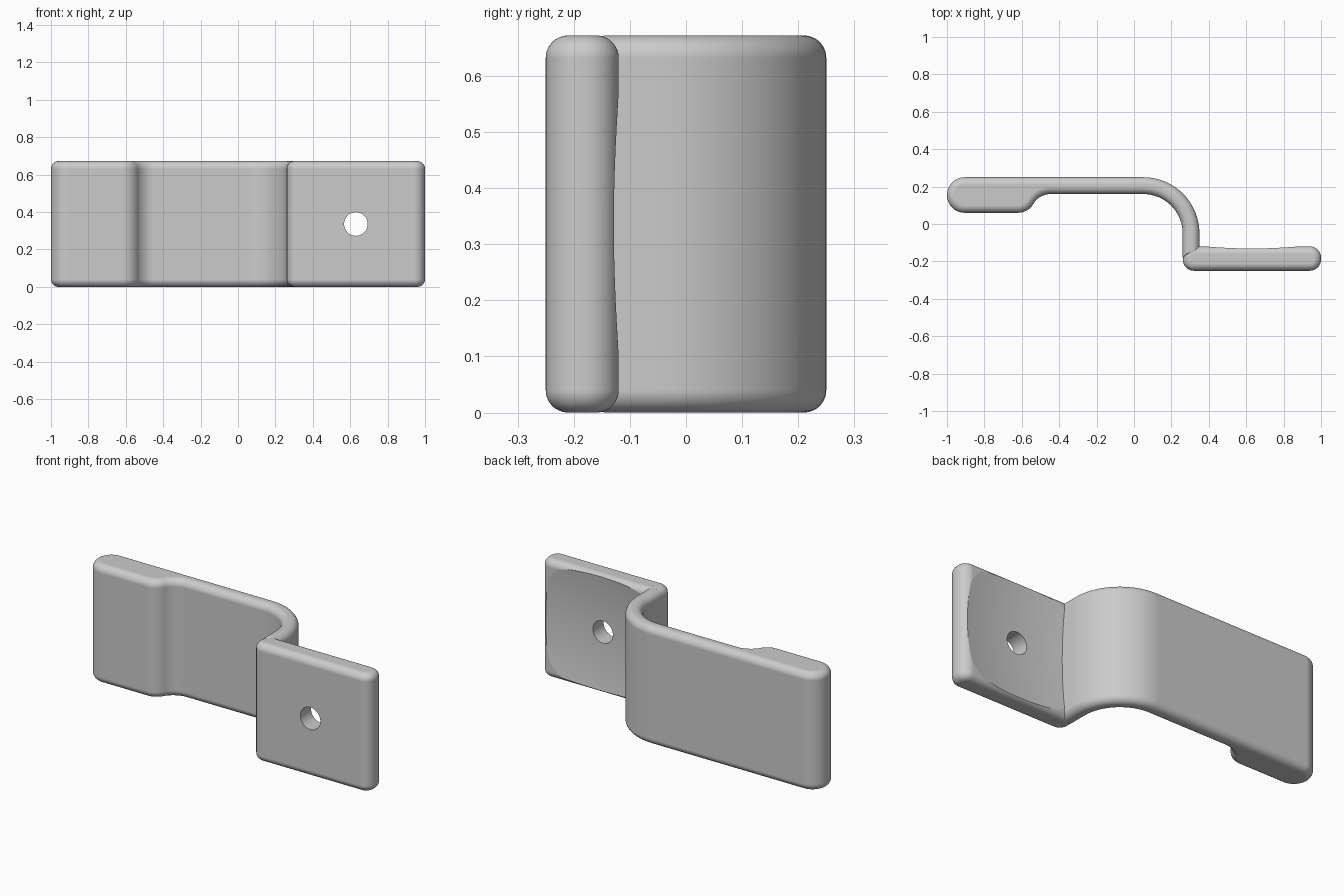
import bpy, bmesh
from math import sin, cos, pi, radians
from mathutils import Vector, Matrix

HEIGHT, ROUND, STEPS = 0.672, 0.04, 16

cube = bpy.data.objects.get("Cube")
if cube:
    bpy.data.objects.remove(cube, do_unlink=True)

grey = bpy.data.materials.new("satin_grey")
grey.use_nodes = True
grey.diffuse_color = (0.6, 0.6, 0.6, 1)
grey.node_tree.nodes["Principled BSDF"].inputs["Base Color"].default_value = (0.6, 0.6, 0.6, 1)


def arc(cx, cy, r, start, end):
    n = max(2, round(abs(end - start) * STEPS / 90))
    angles = [radians(start + (end - start) * i / n) for i in range(n + 1)]
    return [Vector((cx + r * cos(a), cy + r * sin(a))) for a in angles]


def add_object(name, bm):
    bmesh.ops.recalc_face_normals(bm, faces=bm.faces)
    mesh = bpy.data.meshes.new(name)
    bm.to_mesh(mesh)
    bm.free()
    mesh.materials.append(grey)
    obj = bpy.data.objects.new(name, mesh)
    bpy.context.collection.objects.link(obj)
    return obj


def inward(points, i):
    """Mitred inward direction at one corner of an anticlockwise outline."""
    a, b, c = points[i - 1], points[i], points[(i + 1) % len(points)]
    d, e = (b - a).normalized(), (c - b).normalized()
    m, n = Vector((-d.y, d.x)), Vector((-e.y, e.x))
    return (m + n) / (1 + m.dot(n))


def rounded_prism(name, points):
    """Upright extrusion of an outline with rounded top and bottom rims."""
    quarter = [pi / 2 * i / STEPS for i in range(STEPS + 1)]
    low = [(ROUND * (1 - sin(a)), ROUND * (1 - cos(a))) for a in quarter]
    levels = low + [(inset, HEIGHT - z) for inset, z in reversed(low)]
    dirs = [inward(points, i) for i in range(len(points))]
    bm = bmesh.new()
    rings = [[bm.verts.new((*(p + d * inset), z)) for p, d in zip(points, dirs)]
             for inset, z in levels]
    for lower, upper in zip(rings, rings[1:]):
        for i in range(len(points)):
            bm.faces.new((lower[i - 1], lower[i], upper[i], upper[i - 1]))
    bm.faces.new(rings[0])
    bm.faces.new(rings[-1])
    return add_object(name, bm)


def combine(target, other, operation):
    mod = target.modifiers.new(operation.lower(), 'BOOLEAN')
    mod.operation, mod.object, mod.solver = operation, other, 'EXACT'
    bpy.context.view_layer.objects.active = target
    bpy.ops.object.modifier_apply(modifier=mod.name)
    bpy.data.objects.remove(other, do_unlink=True)


# Thick grip, thin plate and curved neck as one outline
arm = rounded_prism("curved_arm",
    arc(-0.905, 0.155, 0.095, 90, 270)
    + arc(-0.62, 0.155, 0.095, 270, 330)
    + arc(-0.447, 0.055, 0.105, 150, 90)[1:]
    + arc(0.05, -0.05, 0.21, 90, 0)
    + [Vector((0.26, -0.18)), Vector((0.35, -0.18))]
    + arc(0.05, -0.05, 0.30, 0, 90))

# Mounting pad
left, right, front, back, r = 0.261, 1.0, -0.25, -0.12, 0.06
bracket = rounded_prism("mounting_bracket",
    arc(left + r, front + r, r, 180, 270)
    + arc(right - r, front + r, r, 270, 360)
    + arc(right - r, back - r, r, 0, 90)
    + arc(left + r, back - r, r, 90, 180))

# Shallow spherical dish in the back of the pad
hole = Vector((0.63, 0, HEIGHT / 2))
bm = bmesh.new()
ball, apex = 2.3, back - 0.034
angles = [radians(13) * i / 24 for i in range(25)]
verts = [bm.verts.new((ball * sin(a), apex + ball * (1 - cos(a)), 0)) for a in angles]
edges = [bm.edges.new(pair) for pair in zip(verts, verts[1:])]
bmesh.ops.spin(bm, geom=verts + edges, cent=(0, 0, 0), axis=(0, 1, 0),
               angle=2 * pi, steps=64, use_duplicate=False)
bmesh.ops.remove_doubles(bm, verts=bm.verts, dist=0.0001)
bmesh.ops.holes_fill(bm, edges=[e for e in bm.edges if e.is_boundary])
bmesh.ops.translate(bm, verts=bm.verts, vec=hole)
combine(bracket, add_object("dish_cutter", bm), 'DIFFERENCE')

# Screw hole through the pad
bm = bmesh.new()
bmesh.ops.create_cone(bm, cap_ends=True, segments=64, radius1=0.063, radius2=0.063, depth=1,
                      matrix=Matrix.Translation(hole) @ Matrix.Rotation(pi / 2, 4, 'X'))
combine(bracket, add_object("hole_cutter", bm), 'DIFFERENCE')

# Join the neck to the pad and shade
combine(bracket, arm, 'UNION')
bpy.ops.object.select_all(action='DESELECT')
bracket.select_set(True)
bpy.context.view_layer.objects.active = bracket
bpy.ops.object.shade_smooth_by_angle(angle=radians(8))
weighted = bracket.modifiers.new("weighted_normals", 'WEIGHTED_NORMAL')
weighted.keep_sharp = True
